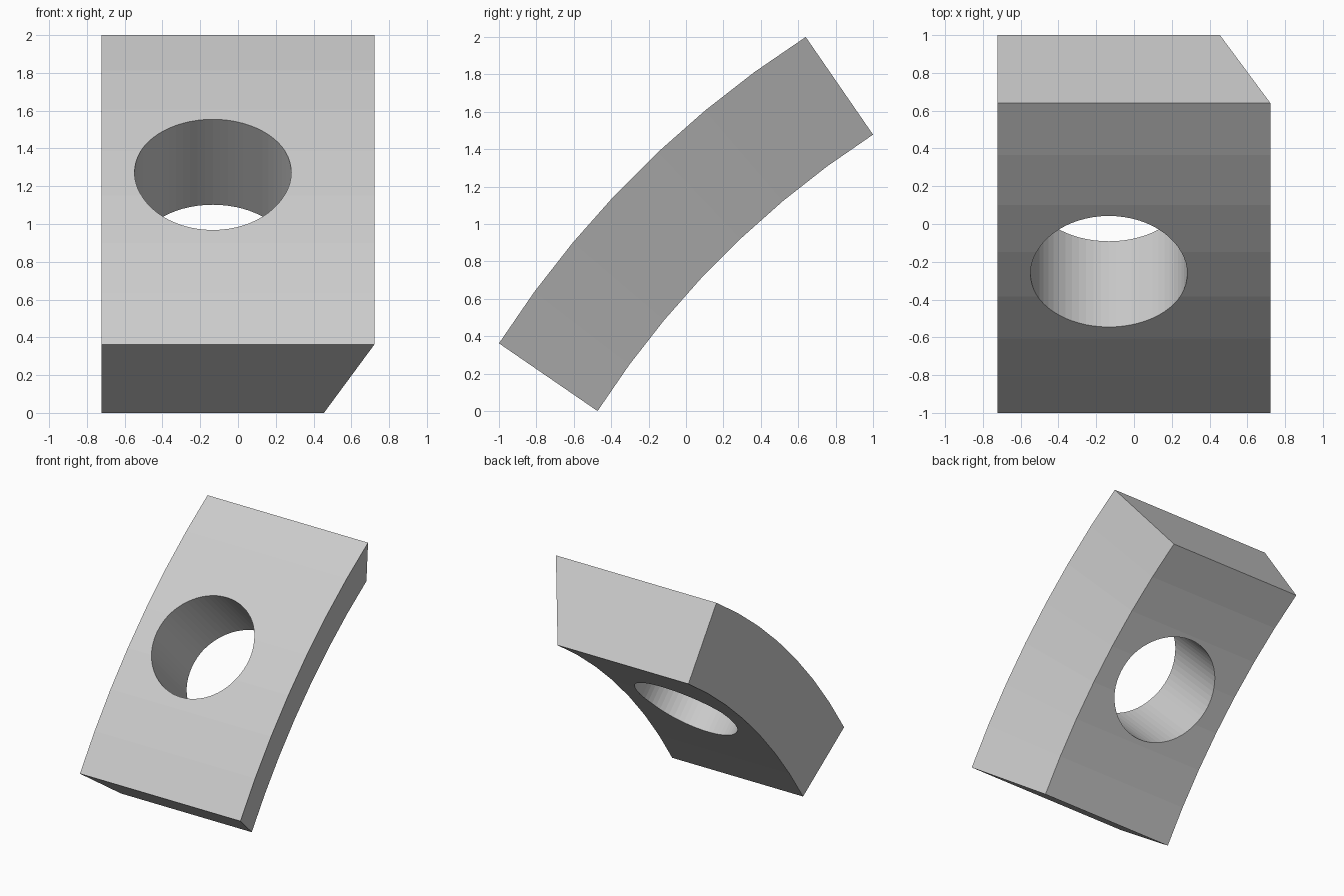
import bpy, bmesh, math
from mathutils import Vector

if "Cube" in bpy.data.objects:
    bpy.data.objects.remove(bpy.data.objects["Cube"])

STEPS = 7
OUTER_X, INNER_X = 0.722, 0.455


def arc(start, end, sagitta):
    """Points (y, z) on a shallow arc bulging towards the upper front."""
    a, b = Vector(start), Vector(end)
    half = (b - a).length / 2
    along = (b - a).normalized()
    out = Vector((-along.y, along.x))
    radius = (half * half + sagitta * sagitta) / (2 * sagitta)
    centre = (a + b) / 2 - out * (radius - sagitta)
    limit = math.asin(half / radius)
    angles = [limit * (2 * i / STEPS - 1) for i in range(STEPS + 1)]
    return [centre + radius * (math.sin(t) * along + math.cos(t) * out) for t in angles]


# Curved block: four-sided sections along the arc, one side bevelled
outer = arc((-1.0, 0.362), (0.64, 2.0), 0.125)
inner = arc((-0.473, 0.0), (1.0, 1.478), 0.111)
bm = bmesh.new()
sections = []
for o, i in zip(outer, inner):
    corners = [(-OUTER_X, *o), (OUTER_X, *o), (INNER_X, *i), (-OUTER_X, *i)]
    sections.append([bm.verts.new(c) for c in corners])
for s, t in zip(sections, sections[1:]):
    for k in range(4):
        n = (k + 1) % 4
        bm.faces.new((s[k], s[n], t[n], t[k]))
bm.faces.new(sections[0])
bm.faces.new(sections[-1])
bmesh.ops.recalc_face_normals(bm, faces=bm.faces)
mesh = bpy.data.meshes.new("arch_block")
bm.to_mesh(mesh)
bm.free()
block = bpy.data.objects.new("arch_block", mesh)
bpy.context.collection.objects.link(block)

# Round hole drilled through the thickness at 45 degrees
bpy.ops.mesh.primitive_cylinder_add(vertices=64, radius=0.415, depth=2,
                                    location=(-0.133, -0.025, 1.035),
                                    rotation=(math.radians(45), 0, 0))
cutter = bpy.context.object
cutter.name = "hole_cutter"
cutter.hide_render = True
cut = block.modifiers.new("hole", 'BOOLEAN')
cut.operation = 'DIFFERENCE'
cut.solver = 'EXACT'
cut.object = cutter

# Apply the cut and drop the helper
bpy.context.view_layer.objects.active = block
bpy.ops.object.select_all(action='DESELECT')
block.select_set(True)
bpy.ops.object.modifier_apply(modifier="hole")
bpy.data.objects.remove(cutter, do_unlink=True)
